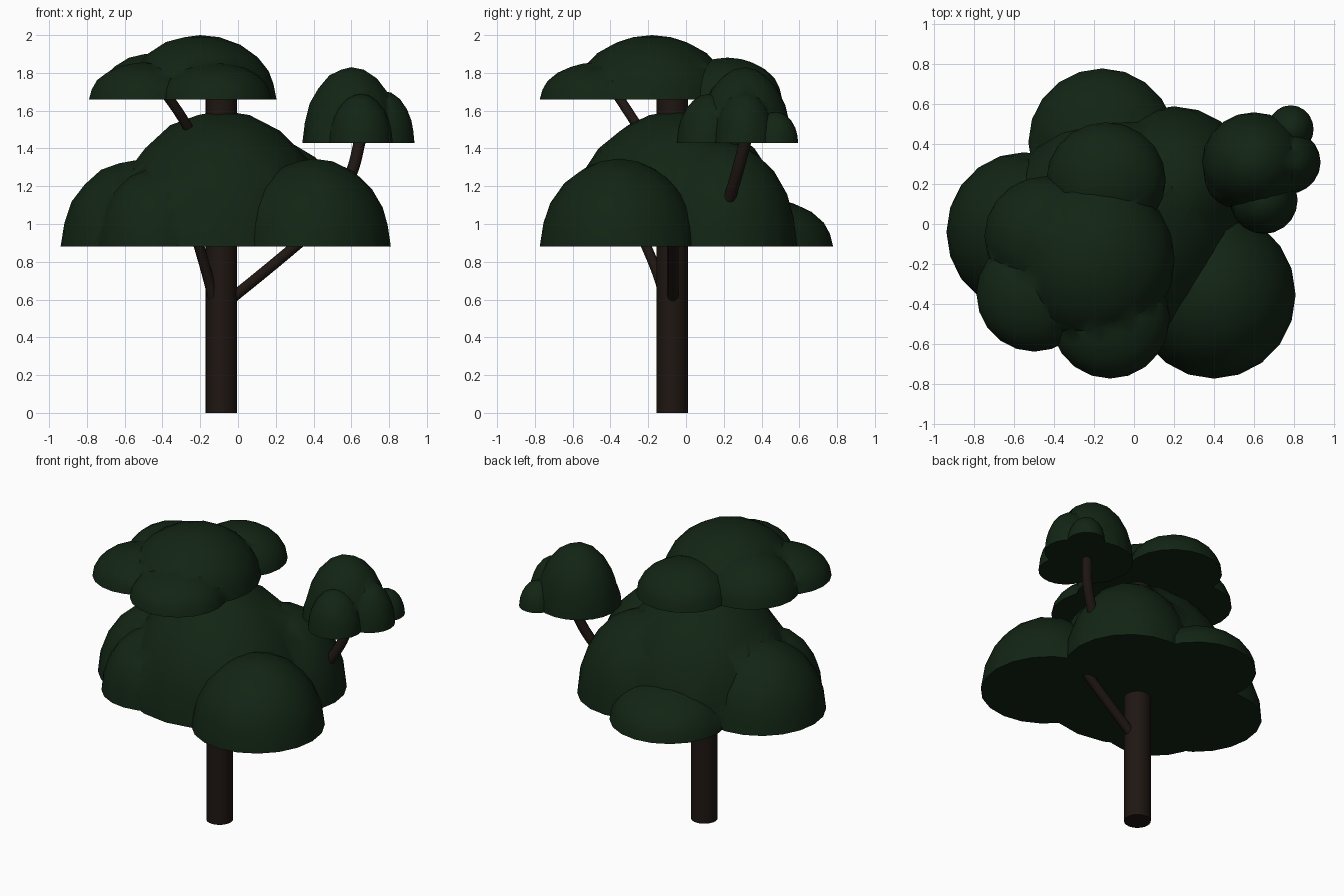
import bpy, bmesh
from mathutils import Vector

if "Cube" in bpy.data.objects:
    bpy.data.objects.remove(bpy.data.objects["Cube"])


def material(name, color):
    m = bpy.data.materials.new(name)
    m.diffuse_color = (*color, 1)
    m.use_nodes = True
    m.node_tree.nodes["Principled BSDF"].inputs["Base Color"].default_value = m.diffuse_color
    return m


LEAF = material("leaf_green", (0.006, 0.018, 0.007))
BARK = material("bark_brown", (0.013, 0.008, 0.006))


def add_object(name, mesh, mat):
    mesh.materials.clear()
    mesh.materials.append(mat)
    ob = bpy.data.objects.new(name, mesh)
    bpy.context.collection.objects.link(ob)
    return ob


def smooth(ob):
    bpy.ops.object.select_all(action='DESELECT')
    ob.select_set(True)
    bpy.context.view_layer.objects.active = ob
    bpy.ops.object.shade_smooth_by_angle(angle=0.9)


def baked_mesh(ob):
    dg = bpy.context.evaluated_depsgraph_get()
    return bpy.data.meshes.new_from_object(ob.evaluated_get(dg))


# Leaf crown: overlapping ellipsoid lobes, merged and sliced flat underneath
def crown(name, base, lobes):
    parts = []
    for i, (x, y, rx, ry, rz) in enumerate(lobes):
        bm = bmesh.new()
        bmesh.ops.create_icosphere(bm, subdivisions=3, radius=1)
        bmesh.ops.scale(bm, vec=(rx, ry, rz), verts=bm.verts)
        bmesh.ops.translate(bm, vec=(x, y, base), verts=bm.verts)
        mesh = bpy.data.meshes.new("lobe")
        bm.to_mesh(mesh)
        bm.free()
        parts.append(add_object(f"{name}_lobe_{i}", mesh, LEAF))
    for p in parts[1:]:
        mod = parts[0].modifiers.new("merge", 'BOOLEAN')
        mod.operation, mod.solver, mod.object = 'UNION', 'EXACT', p
    mesh = baked_mesh(parts[0])
    for p in parts:
        bpy.data.objects.remove(p)
    bm = bmesh.new()
    bm.from_mesh(mesh)
    bmesh.ops.bisect_plane(bm, geom=bm.verts[:] + bm.edges[:] + bm.faces[:],
                           plane_co=(0, 0, base + 0.004), plane_no=(0, 0, 1),
                           clear_inner=True)
    bmesh.ops.holes_fill(bm, edges=[e for e in bm.edges if e.is_boundary], sides=0)
    bmesh.ops.recalc_face_normals(bm, faces=bm.faces)
    bm.to_mesh(mesh)
    bm.free()
    smooth(add_object(name, mesh, LEAF))


# Branch: round tube along a smooth path
def branch(name, points, radius):
    cu = bpy.data.curves.new(name, 'CURVE')
    cu.dimensions = '3D'
    cu.bevel_depth, cu.bevel_resolution, cu.use_fill_caps = radius, 3, True
    cu.resolution_u = 6
    sp = cu.splines.new('BEZIER')
    sp.bezier_points.add(len(points) - 1)
    for bp, co in zip(sp.bezier_points, points):
        bp.co = Vector(co)
        bp.handle_left_type = bp.handle_right_type = 'AUTO'
    tmp = bpy.data.objects.new("path", cu)
    bpy.context.collection.objects.link(tmp)
    bpy.context.view_layer.update()
    mesh = baked_mesh(tmp)
    bpy.data.objects.remove(tmp)
    smooth(add_object(name, mesh, BARK))


# Trunk
bpy.ops.mesh.primitive_cylinder_add(vertices=24, radius=0.083, depth=1.72,
                                    location=(-0.088, -0.072, 0.86))
trunk = bpy.context.object
trunk.name = "trunk"
trunk.data.materials.append(BARK)
smooth(trunk)

# Crowns: x, y, then the three radii of each lobe
crown("lower_crown", 0.876, [
    (-0.09, -0.05, 0.60, 0.60, 0.724),
    (0.40, -0.355, 0.41, 0.42, 0.47),
    (-0.55, -0.04, 0.39, 0.40, 0.46),
    (-0.43, -0.30, 0.32, 0.32, 0.42),
    (0.20, 0.19, 0.40, 0.40, 0.56),
    (-0.16, 0.41, 0.37, 0.37, 0.26)])
crown("top_crown", 1.656, [
    (-0.20, -0.18, 0.405, 0.42, 0.344),
    (-0.14, 0.22, 0.30, 0.29, 0.225),
    (-0.44, -0.06, 0.31, 0.30, 0.25),
    (-0.50, -0.35, 0.29, 0.29, 0.20),
    (-0.12, -0.47, 0.30, 0.305, 0.20)])
crown("side_crown", 1.424, [
    (0.60, 0.31, 0.26, 0.25, 0.406),
    (0.77, 0.31, 0.165, 0.16, 0.28),
    (0.785, 0.475, 0.115, 0.12, 0.17),
    (0.65, 0.12, 0.17, 0.17, 0.265),
    (0.51, 0.25, 0.16, 0.17, 0.22)])

# Branches
branch("right_branch", [(-0.06, -0.07, 0.585), (0.15, -0.07, 0.755), (0.36, -0.07, 0.93)], 0.03)
branch("left_branch", [(-0.13, -0.11, 0.60), (-0.16, -0.145, 0.72), (-0.22, -0.23, 0.93)], 0.028)
branch("top_branch", [(-0.22, -0.20, 1.43), (-0.30, -0.29, 1.57), (-0.39, -0.375, 1.70)], 0.027)
branch("side_branch", [(0.51, 0.22, 1.10), (0.60, 0.27, 1.27), (0.65, 0.32, 1.46)], 0.032)
